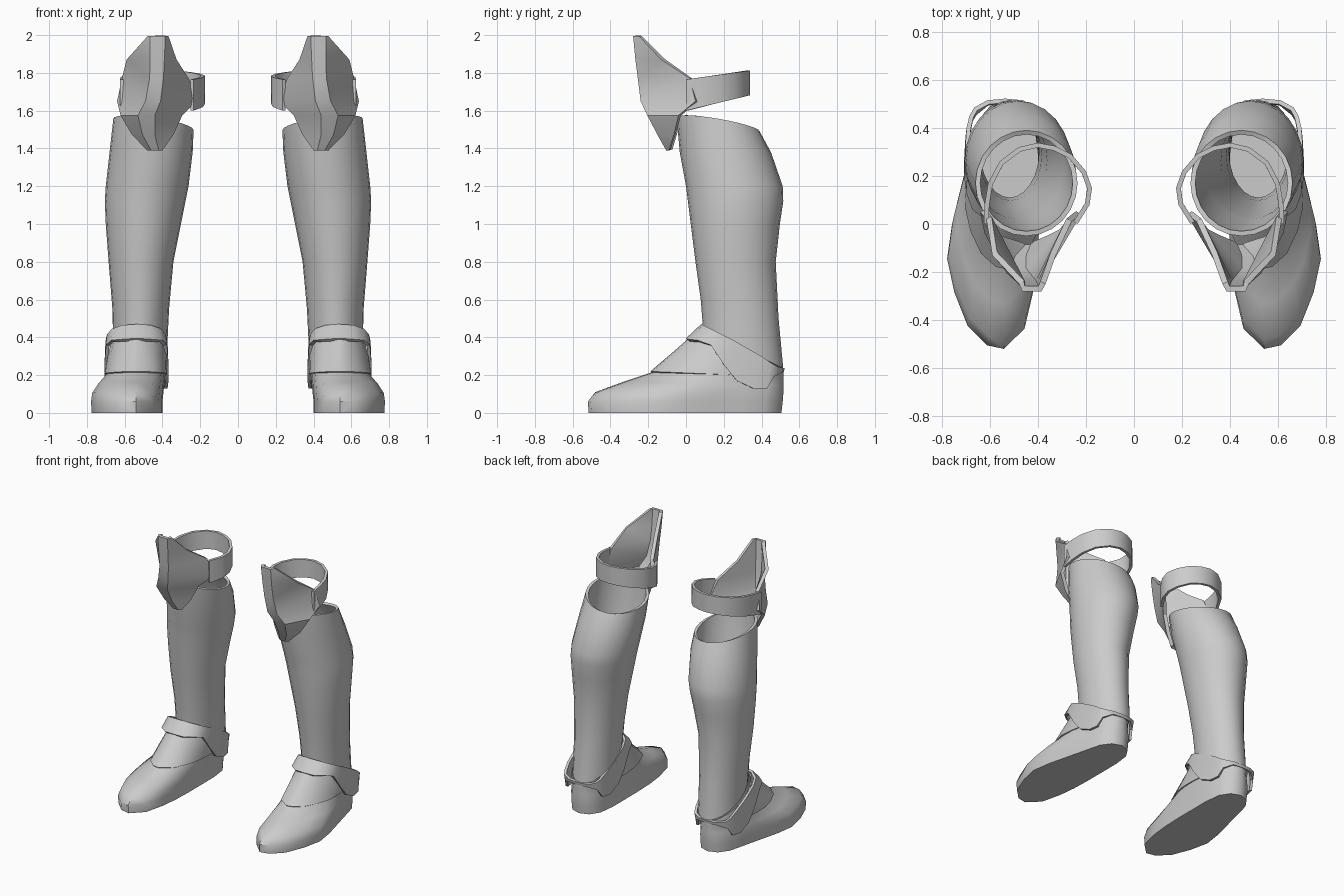
import bpy, math

if "Cube" in bpy.data.objects:
    bpy.data.objects.remove(bpy.data.objects["Cube"])

metal = bpy.data.materials.new("plain grey")
metal.diffuse_color = (0.6, 0.6, 0.6, 1)
metal.use_nodes = True
metal.node_tree.nodes["Principled BSDF"].inputs["Base Color"].default_value = metal.diffuse_color


def lerp(a, b, t):
    return a + (b - a) * t


def loft(name, rows, closed=True, thickness=0.0, cap=False, angle=35):
    """Skin rows of points from bottom to top, thicken inward, mirror to the other leg."""
    n = len(rows[0])
    verts = [p for row in rows for p in row]
    faces = []
    for k in range(len(rows) - 1):
        for i in range(n if closed else n - 1):
            j = (i + 1) % n
            faces.append((k * n + i, k * n + j, (k + 1) * n + j, (k + 1) * n + i))
    if cap:
        faces.append(tuple(reversed(range(n))))
    mesh = bpy.data.meshes.new(name)
    mesh.from_pydata(verts, [], faces)
    mesh.materials.append(metal)
    ob = bpy.data.objects.new(name, mesh)
    bpy.context.collection.objects.link(ob)
    bpy.ops.object.select_all(action='DESELECT')
    ob.select_set(True)
    bpy.context.view_layer.objects.active = ob
    if thickness:
        mod = ob.modifiers.new("thickness", 'SOLIDIFY')
        mod.thickness = thickness
        bpy.ops.object.modifier_apply(modifier=mod.name)
    bpy.ops.object.shade_smooth_by_angle(angle=math.radians(angle))
    ob.modifiers.new("other leg", 'MIRROR').use_mirror_merge = False
    return ob


# Shoe: foot outline blending upward into an ankle ellipse
SOLE = [(.54, -.515), (.61, -.50), (.69, -.42), (.745, -.28), (.775, -.14),
        (.755, 0), (.72, .14), (.68, .30), (.65, .42), (.60, .49),
        (.53, .515), (.46, .49), (.415, .42), (.40, .30), (.40, .14),
        (.40, 0), (.405, -.15), (.42, -.28), (.455, -.43)]


def shoe_ring(yf, zf, yb, zb, xi, xo, w, grow=0.0):
    pts = []
    for i, (x, y) in enumerate(SOLE):
        v = (y + .515) / 1.03
        side = 0 if i in (0, 10) else (1 if i < 10 else -1)
        u = lerp((x - .40) / .375, .5 + side * math.sqrt(max(0, v * (1 - v))), w)
        pts.append((lerp(xi - grow, xo + grow, u), lerp(yf - grow, yb, v),
                    lerp(zf, zb, v) + grow * .6))
    return pts


# front y, front z, back y, back z, inner x, outer x, roundness
SHOE = [(-.515, 0, .505, 0, .40, .775, 0),
        (-.52, .06, .512, .06, .40, .778, 0),
        (-.48, .11, .515, .10, .395, .772, .08),
        (-.33, .165, .515, .145, .39, .74, .35),
        (-.18, .215, .515, .185, .385, .70, .7),
        (0, .37, .515, .21, .38, .685, 1),
        (.07, .445, .512, .232, .38, .67, 1)]
loft("shoe", [shoe_ring(*r) for r in SHOE], cap=True, angle=40)

# Raised panel over the instep
panel = [shoe_ring(*r, grow=.008) for r in SHOE[4:]]
loft("instep_panel", [[r[i] for i in range(-5, 7)] for r in panel],
     closed=False, thickness=.009)

# Ankle strap: width factor, top y/z, bottom y/z from front to back
STRAP = [(0, .08, .47, 0, .395), (.45, .09, .465, .012, .39),
         (.8, .13, .445, .06, .385), (.95, .19, .415, .13, .36),
         (1, .26, .38, .20, .255), (1, .33, .34, .27, .17),
         (.97, .40, .30, .36, .128), (.9, .45, .265, .43, .13),
         (.78, .485, .245, .465, .19), (.45, .515, .238, .51, .215),
         (0, .522, .236, .518, .215)]
around = [(c, 1) for c in STRAP] + [(c, -1) for c in STRAP[-2:0:-1]]


def strap_x(f, side):
    return .535 + f * (.172 if side > 0 else -.167)


loft("ankle_strap",
     [[(strap_x(c[0], s), c[3], c[4]) for c, s in around],
      [(strap_x(c[0] * .97, s), c[1], c[2]) for c, s in around]], thickness=.018)

# Shin guard: front y, front z, back y, back z, inner x, outer x, sideways tilt
SHIN = [(.09, .45, .515, .235, .375, .66, 0),
        (.078, .60, .49, .50, .365, .665, 0),
        (.05, .80, .475, .80, .342, .685, 0),
        (.025, 1.0, .497, 1.0, .302, .70, 0),
        (.01, 1.12, .515, 1.12, .278, .705, 0),
        (0, 1.20, .512, 1.20, .262, .70, 0),
        (-.033, 1.38, .45, 1.38, .24, .68, 0),
        (-.05, 1.565, .39, 1.49, .235, .66, .03)]


def shin_ring(yf, zf, yb, zb, xi, xo, tilt, n=24):
    pts = []
    for i in range(n):
        a = 2 * math.pi * i / n
        s, v = math.sin(a), .5 - .5 * math.cos(a)
        pts.append((lerp(xi, xo, .5 + .5 * s), lerp(yf, yb, v),
                    lerp(zf, zb, v) + tilt * s))
    return pts


loft("shin_guard", [shin_ring(*r) for r in SHIN], thickness=.02, angle=45)

# Knee guard: height, then inner edge, two ridge points and outer edge as x, y
KNEE = [(1.39, (.40, -.09), (.42, -.105), (.46, -.105), (.48, -.09)),
        (1.47, (.343, -.065), (.44, -.15), (.505, -.15), (.56, -.065)),
        (1.575, (.295, -.04), (.44, -.205), (.53, -.205), (.622, -.04)),
        (1.65, (.22, .04), (.41, -.24), (.49, -.24), (.64, .05)),
        (1.77, (.26, .01), (.395, -.255), (.468, -.255), (.615, .02)),
        (1.87, (.325, -.13), (.39, -.268), (.465, -.268), (.59, -.13)),
        (1.995, (.368, -.25), (.385, -.28), (.465, -.28), (.478, -.25))]
loft("knee_guard", [[(x, y, r[0]) for x, y in r[1:]] for r in KNEE],
     closed=False, thickness=.025, angle=25)

# Knee strap running behind the leg
PATH = [(.625, 0), (.622, .08), (.607, .17), (.56, .26), (.48, .32), (.40, .338),
        (.33, .325), (.26, .29), (.20, .22), (.175, .15), (.185, .08), (.235, 0)]
loft("knee_strap", [[(x, y, 1.60 + .24 * y) for x, y in PATH],
                    [(x, y, 1.765 + .14 * y) for x, y in PATH]],
     closed=False, thickness=.02)
